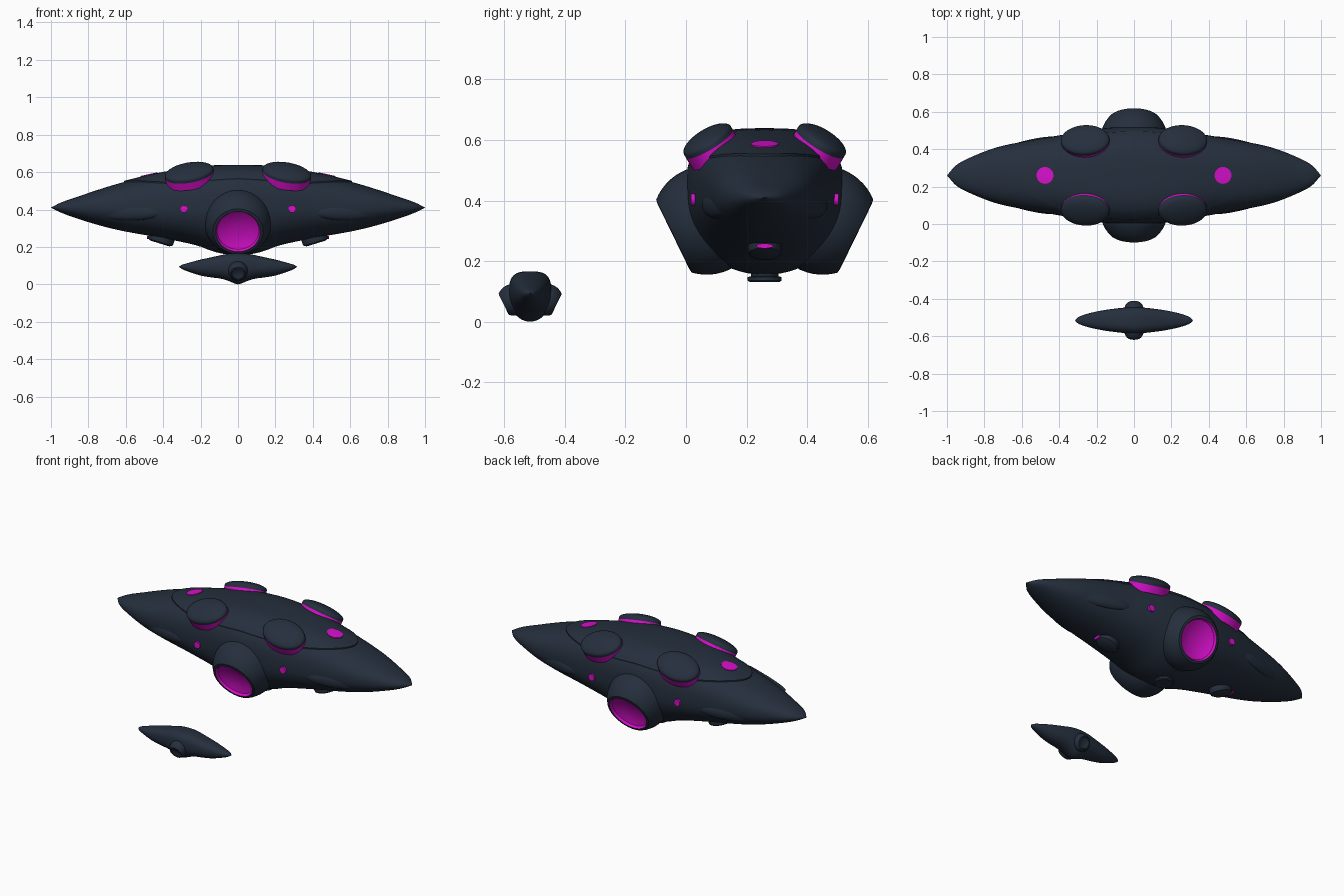
import bpy, bmesh, math
from mathutils import Vector, Euler, Matrix

if "Cube" in bpy.data.objects:
    bpy.data.objects.remove(bpy.data.objects["Cube"])

def material(name, rgb):
    m = bpy.data.materials.new(name)
    m.diffuse_color = (*rgb, 1)
    m.use_nodes = True
    m.node_tree.nodes["Principled BSDF"].inputs["Base Color"].default_value = m.diffuse_color
    return m

SLATE = material("dark slate", (0.018, 0.028, 0.046))
GLOW = material("magenta glow", (0.68, 0.005, 0.60))

def finish(bm, name, angle=35):
    bmesh.ops.remove_doubles(bm, verts=bm.verts, dist=1e-5)
    bmesh.ops.recalc_face_normals(bm, faces=bm.faces)
    me = bpy.data.meshes.new(name)
    bm.to_mesh(me)
    bm.free()
    me.materials.append(SLATE)
    me.materials.append(GLOW)
    ob = bpy.data.objects.new(name, me)
    bpy.context.collection.objects.link(ob)
    bpy.ops.object.select_all(action='DESELECT')
    ob.select_set(True)
    bpy.context.view_layer.objects.active = ob
    bpy.ops.object.shade_smooth_by_angle(angle=math.radians(angle))
    return ob

def skin(bm, rings, mats=None):
    """Join closed rings of points with quads."""
    vs = [[bm.verts.new(p) for p in r] for r in rings]
    n = len(rings[0])
    for i in range(len(vs) - 1):
        for j in range(n):
            k = (j + 1) % n
            f = bm.faces.new((vs[i][j], vs[i][k], vs[i + 1][k], vs[i + 1][j]))
            f.material_index = mats[i] if mats else 0

def revolve(name, prof, loc, rot=(0, 0, 0), scale=(1, 1, 1), mats=None, n=48):
    """Turn a (radius, height) profile about local z."""
    M = Matrix.Translation(loc) @ Euler(rot).to_matrix().to_4x4() @ Matrix.Diagonal((*scale, 1))
    rings = [[M @ Vector((max(r, 1e-7) * math.cos(2 * math.pi * j / n),
                          max(r, 1e-7) * math.sin(2 * math.pi * j / n), h)) for j in range(n)]
             for r, h in prof]
    bm = bmesh.new()
    skin(bm, rings, mats)
    return finish(bm, name)

# Hull stations: x, half width, top z, bottom z
BIG = [(0, .262, .632, .155), (.12, .256, .63, .172), (.22, .245, .623, .208), (.41, .212, .592, .248),
       (.615, .176, .545, .285), (.74, .148, .508, .315), (.87, .098, .464, .355),
       (.95, .055, .436, .385), (1.0, 0, .41, .41)]
SMALL = [(0, .07, .166, .0), (.05, .068, .164, .018), (.09, .064, .156, .03), (.15, .056, .143, .038),
         (.2, .047, .132, .047), (.26, .032, .116, .066), (.3, .016, .104, .082), (.316, 0, .094, .094)]

def station(tab, x):
    """Smooth (Hermite) interpolation of the hull stations."""
    x = min(abs(x), tab[-1][0])
    def slope(i, c):
        if i == 0:
            return 0
        a, b = tab[i - 1], tab[min(i + 1, len(tab) - 1)]
        return (b[c] - a[c]) / (b[0] - a[0])
    i = max(k for k in range(len(tab) - 1) if tab[k][0] <= x)
    a, b = tab[i], tab[i + 1]
    d = b[0] - a[0]
    t = (x - a[0]) / d
    return [(2*t**3 - 3*t*t + 1) * a[c] + (t**3 - 2*t*t + t) * d * slope(i, c)
            + (3*t*t - 2*t**3) * b[c] + (t**3 - t*t) * d * slope(i + 1, c) for c in (1, 2, 3)]

def power(tab, x):
    return 2.1 + 1.0 * (1 - abs(x) / tab[-1][0])

def top_z(tab, x, dy):
    w, zt, _ = station(tab, x)
    p = power(tab, x)
    zm = tab[-1][2]
    return zm + (zt - zm) * max(0, 1 - min(1, abs(dy) / max(w, 1e-6)) ** p) ** (1 / p)

def hull(name, tab, yc, n=64, m=80):
    L, zm = tab[-1][0], tab[-1][2]
    rings = []
    for i in range(m + 1):
        x = L * math.sin(math.pi * (i / m - .5))
        w, zt, zb = station(tab, x)
        ring = []
        for j in range(n):
            a = 2 * math.pi * j / n
            c, s = math.cos(a), math.sin(a)
            e = 2 / (power(tab, x) if s > 0 else 2.1)
            y = math.copysign(abs(c) ** e, c) * w
            z = abs(s) ** e * ((zt - zm) if s > 0 else (zb - zm))
            ring.append((x, yc + y, zm + z))
        rings.append(ring)
    bm = bmesh.new()
    skin(bm, rings)
    return finish(bm, name, 50)

def drape(name, cx, rx, ry, lift, mat, n=64, m=12):
    """Thin oval plate that follows the top of the big hull."""
    rings = []
    for k in range(m + 2):
        r = min(k, m) / m
        up = lift if k <= m else -.01
        rings.append([(cx + rx * max(r, 1e-6) * math.cos(2*math.pi*j/n),
                       YC + ry * max(r, 1e-6) * math.sin(2*math.pi*j/n),
                       top_z(BIG, cx + rx * r * math.cos(2*math.pi*j/n),
                             ry * r * math.sin(2*math.pi*j/n)) + up) for j in range(n)])
    bm = bmesh.new()
    skin(bm, rings, [mat] * (m + 1))
    return finish(bm, name)

def nacelle(name, yc, zc, s, side, glow):
    """Ball thruster, cut by a tilted recessed dish; side is -1 front, 1 back."""
    R, cut = .18, math.acos(.12 / .18)
    prof = [(R * math.sin(a), R * math.cos(a)) for a in
            [math.pi - (math.pi - cut) * i / 20 for i in range(21)]]
    prof += [(.119, .122), (.112, .108), (.08, .094), (.04, .086), (0, .083)]
    mats = [0] * 21 + [glow] * 4
    revolve(name, prof, (0, yc + side * .192 * s, zc - .075 * s),
            (-side * math.radians(116), 0, 0), (s, s, s), mats)

YC = .26
# Large ship
hull("large_hull", BIG, YC)
drape("upper_deck", 0, .61, .235, .007, 0)
for side in (-1, 1):
    nacelle("large_thruster", YC, .41, 1, side, 1)

DOME = [(1.0, -.045), (1.0, 0), (1.0, .012)] + \
       [(math.cos(a), .012 + .033 * math.sin(a)) for a in [math.pi / 2 * i / 10 for i in range(1, 11)]]
for sx in (-1, 1):
    # Top turret lids on glowing bases
    for sy in (-1, 1):
        revolve("turret_lid", DOME, (sx * .26, YC + sy * .183, .588),
                (-sy * math.radians(30), sx * math.radians(10), 0), (.131, .09, 1), [1] + [0] * 11)
        # Side lamps
        revolve("side_lamp", [(0, -.03), (.02, -.03), (.02, 0), (0, 0)],
                (sx * .29, YC + sy * .244, .403), (-sy * math.pi / 2, 0, 0), mats=[1] * 3, n=24)
        # Side strakes
        ball = [(math.sin(math.pi * i / 16), -math.cos(math.pi * i / 16)) for i in range(17)]
        revolve("side_strake", ball, (sx * .58, YC + sy * .155, .385),
                (0, 0, -sx * sy * math.radians(14)), (.18, .03, .045))
    # Deck lamps
    drape("deck_lamp", sx * .476, .045, .045, .011, 1, 32, 4)
    # Belly pods with glowing outlet
    tilt = -sx * math.radians(17)
    pod = [(0, -.025), (.75, -.025), (.95, -.018), (1, -.006), (1, .03)]
    revolve("belly_pod", pod, (sx * .41, YC, .242), (0, tilt, 0), (.07, .055, 1), n=32)
    revolve("pod_outlet", [(0, 0), (1, 0), (1, .008), (0, .008)], (sx * .479, YC, .25),
            (0, sx * math.pi / 2, 0), (.008, .028, 1), [1] * 3, 24)

# Belly hatch
revolve("belly_hatch", [(0, .131), (.05, .131), (.056, .136), (.056, .147), (.045, .15), (.045, .18)],
        (0, YC, 0))

# Small escort ship
hull("small_hull", SMALL, -.515, 48, 50)
for side in (-1, 1):
    nacelle("small_thruster", -.515, .094, .29, side, 0)
